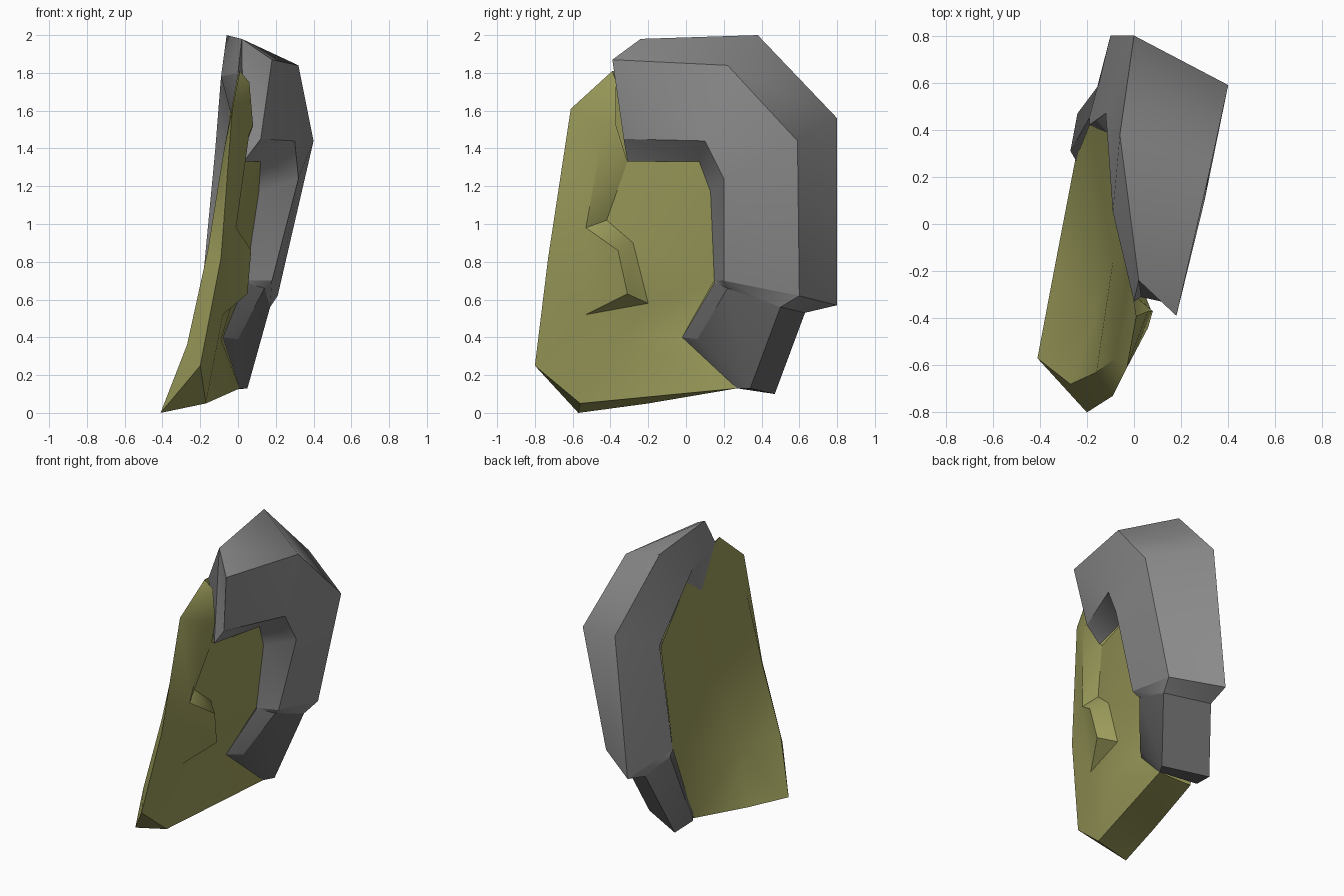
import bpy, bmesh, math
from mathutils import Vector

if "Cube" in bpy.data.objects:
    bpy.data.objects.remove(bpy.data.objects["Cube"])


def material(name, rgb):
    m = bpy.data.materials.new(name)
    m.diffuse_color = (*rgb, 1)
    m.use_nodes = True
    m.node_tree.nodes["Principled BSDF"].inputs["Base Color"].default_value = m.diffuse_color
    return m


OLIVE = material("olive", (0.33, 0.33, 0.105))
GREY = material("grey", (0.27, 0.27, 0.27))
DARK = material("dark_grey", (0.13, 0.13, 0.13))


def finish(name, bm, mat, angle=40):
    me = bpy.data.meshes.new(name)
    bm.to_mesh(me)
    bm.free()
    me.materials.append(mat)
    ob = bpy.data.objects.new(name, me)
    bpy.context.collection.objects.link(ob)
    bpy.context.view_layer.objects.active = ob
    ob.select_set(True)
    bpy.ops.object.shade_smooth_by_angle(angle=math.radians(angle))
    ob.select_set(False)
    return ob


def sheet(name, points, faces, facing, mat):
    """Panel from named points; every face is turned towards `facing`."""
    bm = bmesh.new()
    v = {k: bm.verts.new(p) for k, p in points.items()}
    for f in faces:
        bm.faces.new([v[k] for k in f.split()])
    bmesh.ops.triangulate(bm, faces=bm.faces[:])
    bm.normal_update()
    for f in bm.faces:
        if f.normal.dot(Vector(facing)) < 0:
            f.normal_flip()
    finish(name, bm, mat)


# Hook: five-sided section swept through its stations, ending in a neck
# order per station: rim, outer, inner, foot, back
NECK = [(-0.12, 0.63, 0.53), (0.17, 0.50, 0.56), (0.14, 0.22, 0.66),
        (0.04, 0.15, 0.69), (-0.19, 0.45, 0.62)]
STATIONS = [
    [(0.02, -0.24, 1.98), (0.18, -0.39, 1.87), (0.12, -0.33, 1.45),
     (0.03, -0.31, 1.33), (0.0, -0.33, 1.80)],
    [(-0.06, 0.38, 2.0), (0.32, 0.22, 1.84), (0.30, 0.10, 1.44),
     (0.12, 0.07, 1.33), (-0.09, 0.05, 1.78)],
    [(0.0, 0.80, 1.56), (0.40, 0.59, 1.44), (0.32, 0.20, 1.24),
     (0.11, 0.13, 1.17), (-0.12, 0.47, 1.40)],
    [(-0.10, 0.80, 0.57), (0.21, 0.60, 0.62), (0.18, 0.20, 0.70),
     (0.04, 0.15, 0.70), (-0.19, 0.42, 0.66)],
    NECK,
]
bm = bmesh.new()
rings = [[bm.verts.new(p) for p in s] for s in STATIONS]
for a, b in zip(rings, rings[1:]):
    for i in range(5):
        j = (i + 1) % 5
        bm.faces.new((a[i], a[j], b[j], b[i]))
bm.faces.new(rings[0][::-1])
bm.faces.new(rings[-1])
# Crisp long edges and ends, soft bends along the sweep
for a, b in zip(rings, rings[1:]):
    for p, q in zip(a, b):
        bm.edges.get((p, q)).smooth = False
for r in (rings[0], rings[3], rings[4]):
    for i in range(5):
        bm.edges.get((r[i], r[(i + 1) % 5])).smooth = False
bmesh.ops.triangulate(bm, faces=bm.faces[:])
bmesh.ops.recalc_face_normals(bm, faces=bm.faces[:])
finish("hook", bm, GREY, 80)

# Darker block at the lower end of the hook
bm = bmesh.new()
for p in NECK + [(-0.08, -0.02, 0.40), (0.0, 0.06, 0.39), (0.05, 0.34, 0.13),
                 (-0.24, 0.47, 0.10), (-0.27, 0.31, 0.13),
                 (0.01, 0.27, 0.13)]:
    bm.verts.new(p)
bmesh.ops.convex_hull(bm, input=bm.verts[:])
finish("lower_block", bm, DARK, 20)

# Points shared by the sides of the plate
RIM = {"top": (0.01, -0.39, 1.81), "D": (-0.03, -0.61, 1.61),
       "C": (-0.09, -0.73, 0.82), "B": (-0.20, -0.80, 0.25)}
SOLE = {"A": (-0.41, -0.57, 0.0), "A2": (-0.17, -0.56, 0.05),
        "K": (0.01, 0.27, 0.13), "U": (-0.25, 0.27, 0.13),
        "H0": (-0.34, -0.20, 0.05)}
hook = {f"{k}{i}": s[n] for i, s in enumerate(STATIONS)
        for k, n in (("S", 3), ("T", 4))}

# Right side of the plate with its stepped recess
right = {
    **RIM, "A2": SOLE["A2"], "K": SOLE["K"],
    **{k: hook[k] for k in ("S1", "S2", "S3")},
    "E": (0.06, -0.37, 1.75),
    "V0": (0.08, -0.37, 1.52), "V1": (0.06, -0.44, 1.48),
    "V2": (-0.01, -0.53, 0.98), "V3": (0.07, -0.36, 0.86),
    "V4": (0.05, -0.31, 0.63), "V5": (-0.08, -0.53, 0.52),
    "W0": (0.01, -0.31, 1.33), "W1": (-0.05, -0.42, 1.02),
    "W2": (-0.02, -0.28, 0.90), "W3": (-0.03, -0.20, 0.58),
    "M": (-0.09, -0.36, 0.39), "N": (-0.08, -0.02, 0.40),
}
sheet("plate_right", right, [
    "top D E", "E D V1 V0", "D C V2 V1", "C B V5", "C V5 V2", "V2 V5 V4 V3",
    "B A2 V5", "V5 A2 M", "A2 K M", "M K N", "M N W3", "V5 M W3",
    "V0 V1 W0", "V1 V2 W1 W0", "V2 V3 W2 W1", "V3 V4 W3 W2", "V4 V5 W3",
    "W0 W1 S1", "W1 W2 S1", "W2 S2 S1", "W2 S3 S2", "W2 W3 S3", "W3 N S3",
], (1, 0, 0), OLIVE)

# Left side of the plate: bevelled front edge, hollow middle,
# meeting the hook behind its back edge
left = {
    **RIM, "A": SOLE["A"], "U": SOLE["U"], "H0": SOLE["H0"],
    "T0": hook["T0"], "T3": hook["T3"],
    "G1": (-0.04, 0.05, 1.67), "G2": (-0.06, 0.37, 1.34),
    "N1": (-0.27, -0.68, 0.36), "N2": (-0.16, -0.63, 0.86),
    "N3": (-0.08, -0.57, 1.36),
    "H1": (-0.16, -0.38, 0.38), "H2": (-0.09, -0.16, 0.95),
    "H3": (-0.04, -0.08, 1.40), "H4": (-0.01, -0.16, 1.66),
}
sheet("plate_left", left, [
    "B A N1", "B N1 N2 C", "C N2 N3 D", "D N3 top",
    "A H0 H1 N1", "N1 H1 H2 N2", "N2 H2 H3 N3", "N3 H3 H4", "N3 H4 T0 top",
    "T0 H4 G1", "H4 H3 G1",
    "H0 U H1", "H1 U T3", "H1 T3 H2", "H2 T3 G2", "H2 G2 H3", "H3 G2 G1",
], (-1, 0, 0), OLIVE)

# Underside of the plate and the small front corner
sole = {**SOLE, "B": RIM["B"]}
sheet("plate_sole", sole, ["A H0 A2", "A2 H0 K", "H0 U K", "A A2 B"],
      (0, -0.3, -1), OLIVE)
